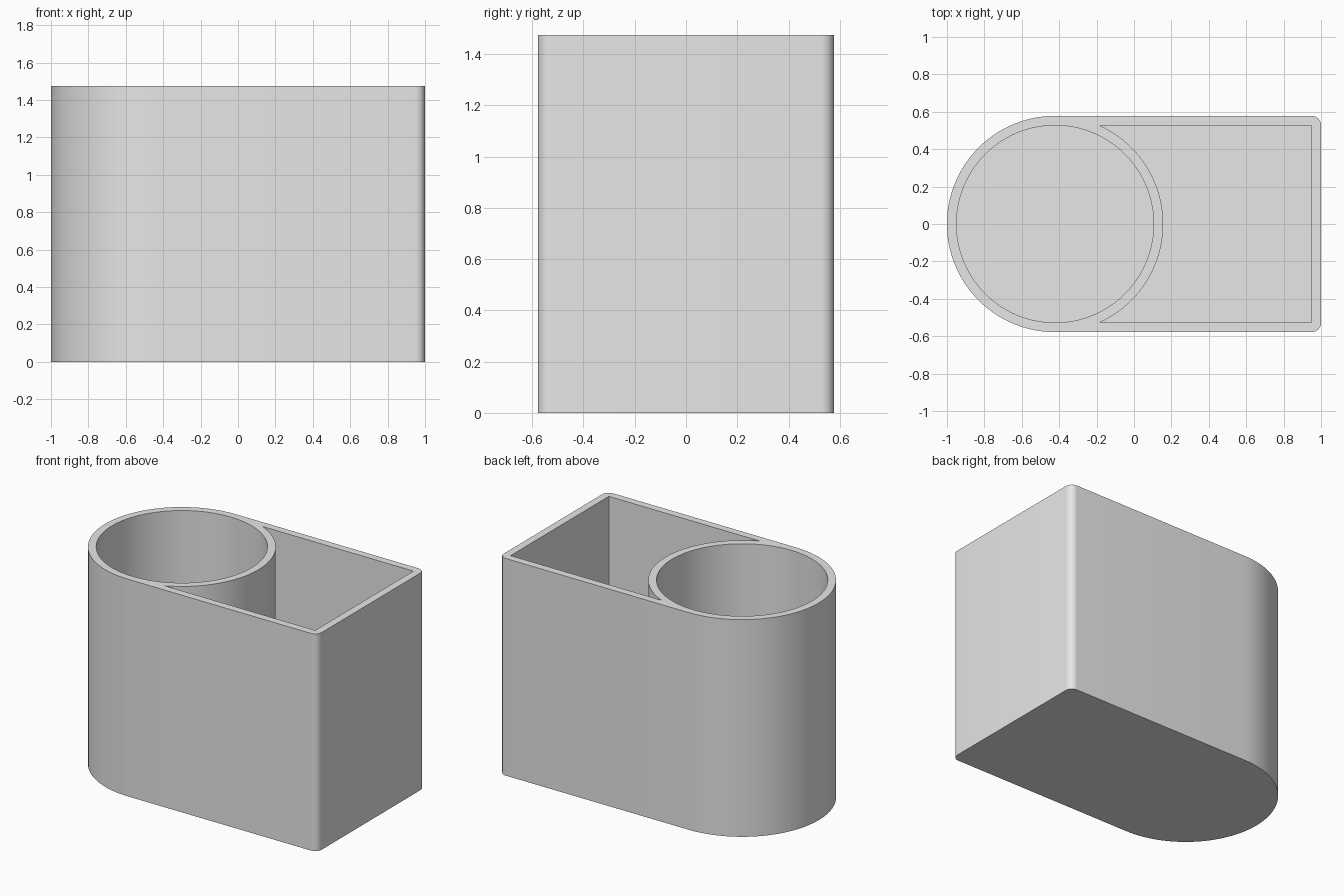
import bpy, bmesh
from math import cos, sin, pi, asin, radians

HEIGHT, FLOOR = 1.475, 0.05
RADIUS, WALL = 0.578, 0.051
CENTRE_X, END_X = -0.422, 1.0
FILLET = 0.05
INNER = RADIUS - WALL

cube = bpy.data.objects.get("Cube")
if cube:
    bpy.data.objects.remove(cube, do_unlink=True)


def arc(cx, cy, r, start, end, steps):
    """Points along an arc, both ends included."""
    return [(cx + r * cos(start + (end - start) * i / steps),
             cy + r * sin(start + (end - start) * i / steps)) for i in range(steps + 1)]


def prism(name, outline, bottom, top):
    """Extrude a closed outline straight up."""
    bm = bmesh.new()
    base = bm.faces.new([bm.verts.new((x, y, bottom)) for x, y in outline])
    grown = bmesh.ops.extrude_face_region(bm, geom=[base])["geom"]
    bmesh.ops.translate(bm, vec=(0, 0, top - bottom),
                        verts=[v for v in grown if isinstance(v, bmesh.types.BMVert)])
    bmesh.ops.recalc_face_normals(bm, faces=bm.faces)
    mesh = bpy.data.meshes.new(name)
    bm.to_mesh(mesh)
    bm.free()
    obj = bpy.data.objects.new(name, mesh)
    bpy.context.collection.objects.link(obj)
    return obj


grey = bpy.data.materials.new("plain grey")
grey.use_nodes = True
grey.diffuse_color = (0.8, 0.8, 0.8, 1)
grey.node_tree.nodes["Principled BSDF"].inputs["Base Color"].default_value = (0.8, 0.8, 0.8, 1)

# Outer body: round end on the right, filleted square end on the left
corner_x, corner_y = END_X - FILLET, RADIUS - FILLET
body_outline = (arc(CENTRE_X, 0, RADIUS, pi / 2, 3 * pi / 2, 64)
                + arc(corner_x, -corner_y, FILLET, -pi / 2, 0, 8)
                + arc(corner_x, corner_y, FILLET, 0, pi / 2, 8))
body = prism("holder_body", body_outline, 0, HEIGHT)
body.data.materials.append(grey)

# Round cup and the square pocket that wraps around its wall
cup_outline = arc(CENTRE_X, 0, INNER, 0, 2 * pi, 128)[:-1]
reach = asin(INNER / RADIUS)
pocket_outline = (arc(CENTRE_X, 0, RADIUS, reach, -reach, 48)
                  + [(END_X - WALL, -INNER), (END_X - WALL, INNER)])

# Hollow both pockets out of the body
bpy.context.view_layer.objects.active = body
for name, outline in (("cup_cutter", cup_outline), ("pocket_cutter", pocket_outline)):
    cutter = prism(name, outline, FLOOR, HEIGHT + 0.2)
    cutter.hide_render = True
    cutter.data.materials.append(grey)
    cut = body.modifiers.new(name, "BOOLEAN")
    cut.operation, cut.solver, cut.object = "DIFFERENCE", "EXACT", cutter
    bpy.ops.object.modifier_apply(modifier=cut.name)
    bpy.data.objects.remove(cutter, do_unlink=True)

# Smooth the curved walls, keep the rims sharp
bpy.ops.object.select_all(action="DESELECT")
body.select_set(True)
bpy.ops.object.shade_smooth_by_angle(angle=radians(30))
